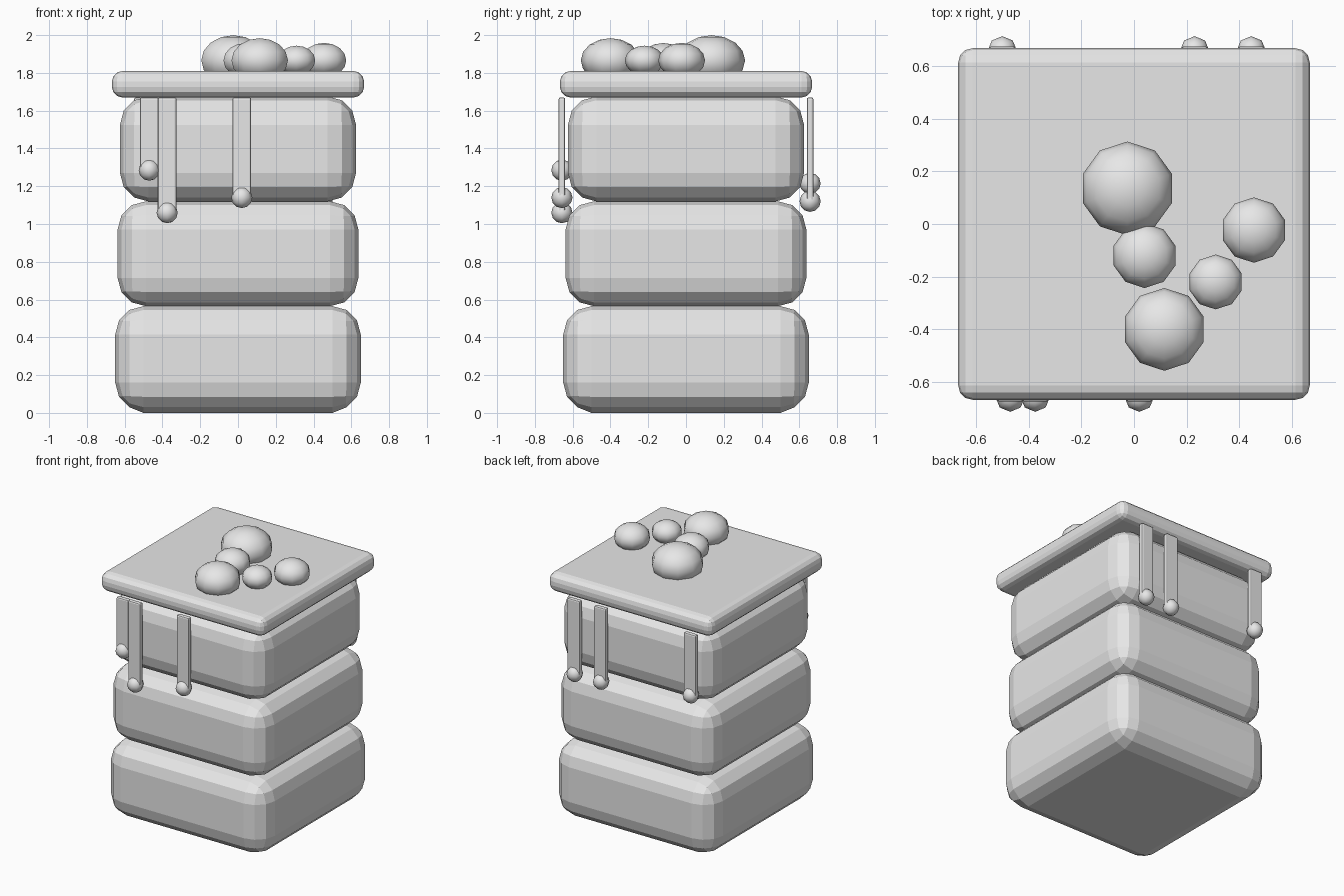
import bpy

if "Cube" in bpy.data.objects:
    bpy.data.objects.remove(bpy.data.objects["Cube"])

grey = bpy.data.materials.new("plain grey")
grey.diffuse_color = (0.8, 0.8, 0.8, 1)
grey.use_nodes = True
grey.node_tree.nodes["Principled BSDF"].inputs["Base Color"].default_value = grey.diffuse_color


def finish(ob, name):
    ob.name = name
    ob.data.name = name
    ob.data.materials.append(grey)


def rounded_box(name, size, centre, bevel, segments):
    bpy.ops.mesh.primitive_cube_add(size=1, location=centre)
    ob = bpy.context.object
    ob.scale = size
    bpy.ops.object.transform_apply(location=False, rotation=False, scale=True)
    mod = ob.modifiers.new("rounding", 'BEVEL')
    mod.width, mod.segments = bevel, segments
    mod.limit_method = 'NONE'
    bpy.ops.object.modifier_apply(modifier=mod.name)
    finish(ob, name)


def ball(name, radius, centre, segments, rings, squash=1.0):
    bpy.ops.mesh.primitive_uv_sphere_add(segments=segments, ring_count=rings,
                                         radius=radius, location=centre)
    ob = bpy.context.object
    ob.scale.z = squash
    bpy.ops.object.transform_apply(location=False, rotation=False, scale=True)
    bpy.ops.object.shade_smooth()
    finish(ob, name)


# three stacked cake layers, slightly tapering
for i, half in enumerate((0.65, 0.6375, 0.625)):
    z0 = 0.01 + 0.555 * i
    rounded_box(f"cake_layer_{i + 1}", (2 * half, 2 * half, 0.555),
                (0, 0, z0 + 0.2775), 0.15, 3)

# icing slab
rounded_box("icing_top", (1.335, 1.335, 0.14), (0, 0, 1.74), 0.055, 3)

# icing drips with round ends: x, side, z of the tip
drips = [(-0.47, -1, 1.285), (-0.375, -1, 1.06), (0.02, -1, 1.14),
         (0.445, 1, 1.12), (0.23, 1, 1.12), (-0.5, 1, 1.215)]
for i, (x, side, z) in enumerate(drips):
    y = 0.657 * side
    rounded_box(f"drip_{i + 1}", (0.1, 0.035, 1.67 - z),
                (x, y, (1.67 + z) / 2), 0.01, 2)
    ball(f"drip_end_{i + 1}", 0.056, (x, y, z), 8, 6)

# squashed berries on top: x, y, radius
berries = [(-0.025, 0.135, 0.178), (0.04, -0.12, 0.123), (0.455, -0.023, 0.124),
           (0.31, -0.22, 0.104), (0.115, -0.4, 0.157)]
for i, (x, y, r) in enumerate(berries):
    ball(f"berry_{i + 1}", r, (x, y, 1.866), 10, 8, 0.75)

# stand the base exactly on the ground
base = bpy.data.objects["cake_layer_1"]
for v in base.data.vertices:
    if v.co.z < -0.277:
        v.co.z -= 0.01
